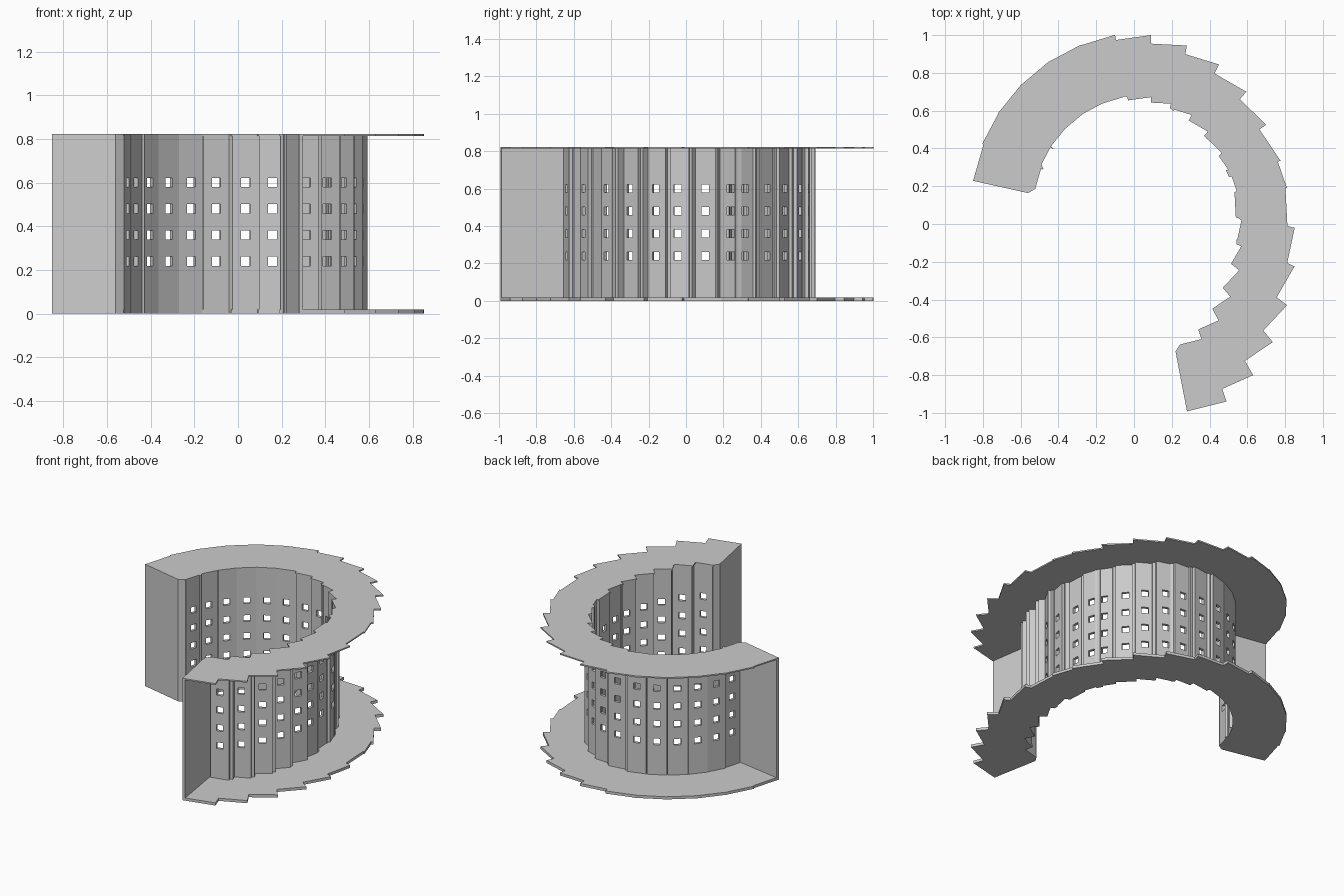
import bpy
import bmesh
from math import radians, cos, sin
from mathutils import Vector

if "Cube" in bpy.data.objects:
    bpy.data.objects.remove(bpy.data.objects["Cube"], do_unlink=True)

HEIGHT = 0.822
BASE_THICK = 0.018
TOP_THICK = 0.009
WALL_THICK = 0.018
OUTER_HALF, INNER_HALF, PANEL_HALF = 0.1, 0.067, 0.061
HOLE_HALF = 0.021
HOLE_ROWS = [0.24 + 0.12 * k for k in range(4)]

# Outer edge midpoint and heading in degrees of each wedge along the curve
STATIONS = [
    (-.82, .34, 74), (-.757, .512, 62), (-.658, .663, 51), (-.527, .796, 40),
    (-.368, .903, 28), (-.196, .972, 17), (-.01, .986, 8), (.18, .95, -3),
    (.354, .874, -17), (.508, .75, -30), (.628, .595, -44), (.72, .418, -56),
    (.777, .285, -71), (.807, .09, -87), (.83, -.118, -102), (.8, -.311, -120),
    (.742, -.503, -133), (.652, -.681, -146), (.539, -.841, -156), (.393, -.964, -166),
]


class Wedge:
    """One straight segment: local axes run along the curve and inward."""

    def __init__(self, index, x, y, heading):
        a = radians(heading)
        self.mid = Vector((x, y))
        self.along = Vector((cos(a), sin(a)))
        self.inward = Vector((sin(a), -cos(a)))
        limit = 0.328 if index < 10 else 0.36
        self.depth = min(limit, 0.25 + 0.0137 * abs(index - 11.5))
        self.shift = -0.04 * max(0, 1 - abs(index - 11.3) / 5)

    def at(self, t, d):
        return self.mid + self.along * t + self.inward * d

    def outer(self, side):
        return self.at(side * OUTER_HALF, 0)

    def inner(self, side, half=INNER_HALF):
        return self.at(self.shift + side * half, self.depth)


wedges = [Wedge(i, *s) for i, s in enumerate(STATIONS)]
pairs = list(zip(wedges, wedges[1:]))

grey = bpy.data.materials.new("light_grey")
grey.use_nodes = True
grey.diffuse_color = (0.6, 0.6, 0.6, 1)
grey.node_tree.nodes["Principled BSDF"].inputs["Base Color"].default_value = (0.6, 0.6, 0.6, 1)


def finish(name, bm):
    mesh = bpy.data.meshes.new(name)
    bm.to_mesh(mesh)
    bm.free()
    mesh.materials.append(grey)
    obj = bpy.data.objects.new(name, mesh)
    bpy.context.collection.objects.link(obj)
    return obj


def prism(bm, points, low, high):
    verts = [bm.verts.new((p.x, p.y, z)) for p in points for z in (low, high)]
    hull = bmesh.ops.convex_hull(bm, input=verts)
    loose = {v for key in ("geom_interior", "geom_unused") for v in hull[key]
             if isinstance(v, bmesh.types.BMVert)}
    bmesh.ops.delete(bm, geom=list(loose), context='VERTS')


# Stepped flanges, with the joints between neighbouring wedges filled
def flange(name, low, high):
    bm = bmesh.new()
    for w in wedges:
        prism(bm, [w.outer(-1), w.outer(1), w.inner(1), w.inner(-1)], low, high)
    for a, b in pairs:
        prism(bm, [a.outer(1), b.outer(-1), b.inner(-1), a.inner(1)], low, high)
    return finish(name, bm)


flange("bottom_flange", 0, BASE_THICK)
flange("top_flange", HEIGHT - TOP_THICK, HEIGHT)


# End walls closing the channel, with a bevelled inner corner
def end_wall(name, w, side):
    d = w.depth
    local = [(0.098, 0), (0.116, 0), (0.098, d - 0.03), (0.066, d), (0.072, d - 0.03)]
    bm = bmesh.new()
    prism(bm, [w.at(side * t, depth) for t, depth in local], 0, HEIGHT)
    return finish(name, bm)


end_wall("start_end_wall", wedges[0], -1)
end_wall("front_end_wall", wedges[-1], 1)

# Perforated inner wall: a sheet with holes, thickened outward
bm = bmesh.new()


def sheet(start, end, columns, rows, is_hole):
    grid = [[bm.verts.new((*start.lerp(end, c), z)) for c in columns] for z in rows]
    for r in range(len(rows) - 1):
        for c in range(len(columns) - 1):
            if not is_hole(r, c):
                bm.faces.new((grid[r][c], grid[r][c + 1], grid[r + 1][c + 1], grid[r + 1][c]))


hole_part = HOLE_HALF / (2 * PANEL_HALF)
columns = [0, 0.5 - hole_part, 0.5 + hole_part, 1]
rows = [0] + [z + s * HOLE_HALF for z in HOLE_ROWS for s in (-1, 1)] + [HEIGHT]
for w in wedges:
    sheet(w.inner(-1, PANEL_HALF), w.inner(1, PANEL_HALF), columns, rows,
          lambda r, c: c == 1 and r % 2 == 1)
for a, b in pairs:
    sheet(a.inner(1, PANEL_HALF), b.inner(-1, PANEL_HALF), [0, 1], [0, HEIGHT],
          lambda r, c: False)
wall = finish("perforated_wall", bm)
# Sheet normals face the centre, so the thickness grows towards the outside
solid = wall.modifiers.new("thickness", 'SOLIDIFY')
solid.thickness = WALL_THICK
solid.offset = -1
